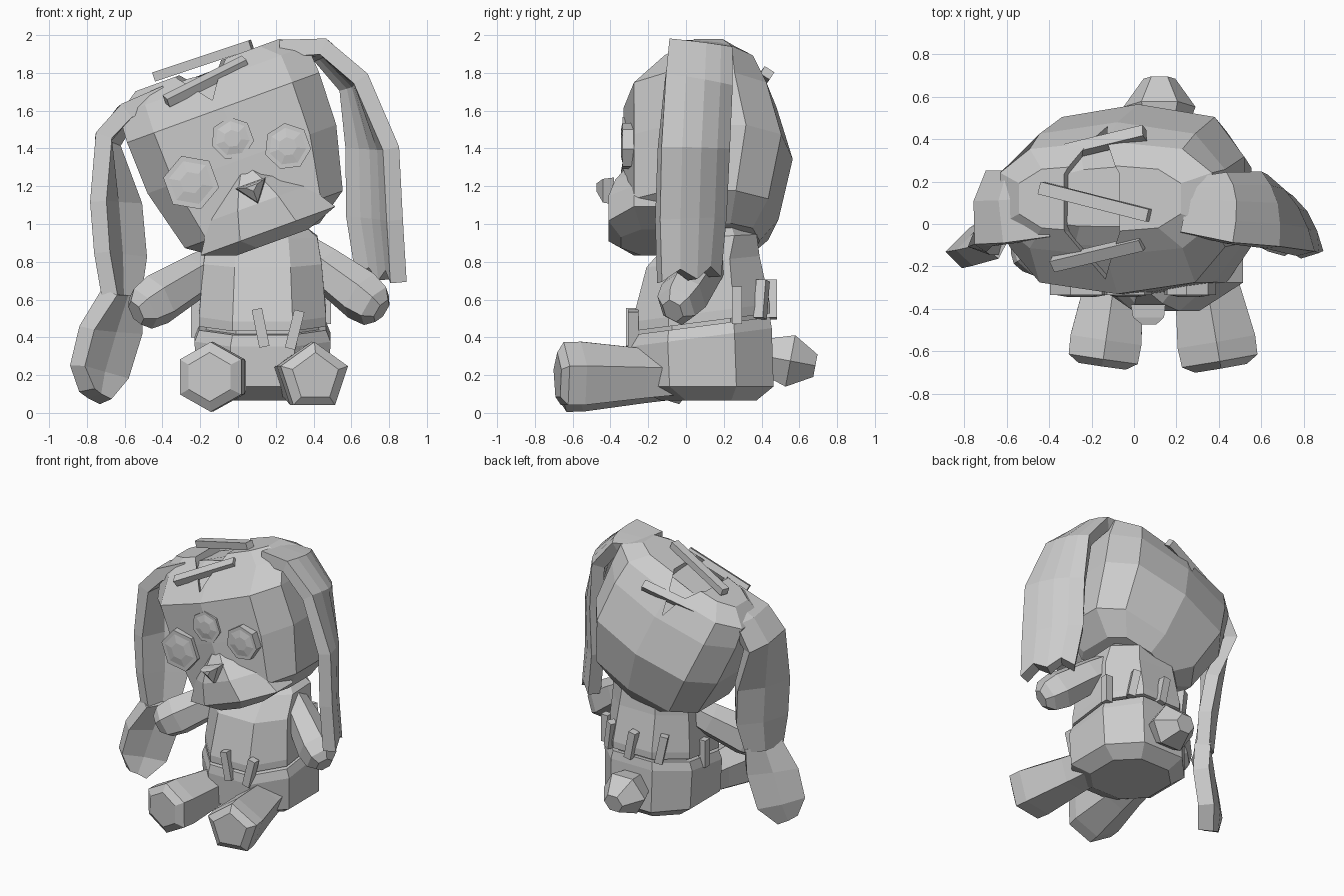
import bpy, bmesh, math, random
from mathutils import Vector, Matrix

random.seed(4)
if "Cube" in bpy.data.objects:
    bpy.data.objects.remove(bpy.data.objects["Cube"])

grey = bpy.data.materials.new("plain_grey")
grey.use_nodes = True
grey.diffuse_color = (0.6, 0.6, 0.6, 1)
grey.node_tree.nodes["Principled BSDF"].inputs["Base Color"].default_value = (0.6, 0.6, 0.6, 1)


def finish(name, bm, matrix=Matrix()):
    bmesh.ops.recalc_face_normals(bm, faces=bm.faces)
    mesh = bpy.data.meshes.new(name)
    bm.to_mesh(mesh)
    bm.free()
    mesh.transform(matrix)
    mesh.materials.append(grey)
    ob = bpy.data.objects.new(name, mesh)
    bpy.context.collection.objects.link(ob)
    return ob


def loft(name, rings, n=8, matrix=Matrix(), power=1.0, phase=0.5, wobble=0.0):
    """Stack closed rings (cx, cy, z, rx, ry, optional slope along y)."""
    bm = bmesh.new()
    loops = []
    for cx, cy, z, rx, ry, *slope in rings:
        loop = []
        for i in range(n):
            a = 2 * math.pi * (i + phase) / n
            c, s = math.cos(a), math.sin(a)
            x = cx + rx * math.copysign(abs(c) ** power, c)
            y = cy + ry * math.copysign(abs(s) ** power, s)
            jit = [random.uniform(-wobble, wobble) for _ in range(3)]
            loop.append(bm.verts.new(Vector((x, y, z + sum(slope) * y)) + Vector(jit)))
        loops.append(loop)
    for a, b in zip(loops, loops[1:]):
        for i in range(n):
            j = (i + 1) % n
            bm.faces.new((a[i], a[j], b[j], b[i]))
    bm.faces.new(loops[0][::-1])
    bm.faces.new(loops[-1])
    return finish(name, bm, matrix)


def limb(name, start, end, profile, n=6, phase=0.5):
    """Loft along a line; profile holds (fraction, side radius, up radius)."""
    start, end = Vector(start), Vector(end)
    d = end - start
    z = d.normalized()
    x = z.cross(Vector((0, 0, 1))).normalized()
    rot = Matrix((x, z.cross(x), z)).transposed().to_4x4()
    rings = [(0, 0, t * d.length, a, b) for t, a, b in profile]
    return loft(name, rings, n, Matrix.Translation(start) @ rot, 1, phase)


def bar(name, start, end, width, depth, normal):
    """Straight stitch bar lying against a surface with the given normal."""
    start, end, nrm = Vector(start), Vector(end), Vector(normal)
    d = end - start
    x = d.normalized()
    y = nrm.cross(x).normalized()
    rot = Matrix((x, y, x.cross(y))).transposed().to_4x4()
    bm = bmesh.new()
    bmesh.ops.create_cube(bm, size=1)
    bmesh.ops.scale(bm, vec=(d.length, width, depth), verts=bm.verts)
    return finish(name, bm, Matrix.Translation((start + end) / 2) @ rot)


def ear(name, pairs, thickness, bulge, ragged=0.0, cols=5):
    """Thick strip between a front edge and a back edge."""
    bm = bmesh.new()
    rows = []
    for k, (f, b) in enumerate(pairs):
        row = []
        for i in range(cols):
            t = i / (cols - 1)
            p = Vector(f).lerp(Vector(b), t)
            p += Vector(bulge) * math.sin(math.pi * t)
            if k == len(pairs) - 1:
                p.z += ragged * (i % 2)
            row.append(bm.verts.new(p))
        rows.append(row)
    for a, b in zip(rows, rows[1:]):
        for i in range(cols - 1):
            bm.faces.new((a[i], a[i + 1], b[i + 1], b[i]))
    ob = finish(name, bm)
    mod = ob.modifiers.new("thick", 'SOLIDIFY')
    mod.thickness, mod.offset = thickness, 0
    return ob


# Head: boxy rounded shape, tilted sideways
tilt = Matrix.Translation((0, 0, 1.4)) @ Matrix.Rotation(math.radians(-20), 4, 'Y')
head_rings = [(0, 0.11, -0.52, 0.28, 0.28), (0, 0.08, -0.40, 0.46, 0.41),
              (0, 0.115, -0.06, 0.55, 0.45), (0, 0.075, 0.23, 0.56, 0.405),
              (0, 0.12, 0.385, 0.55, 0.27), (0, 0.12, 0.47, 0.42, 0.16)]
head = loft("head", head_rings, 10, tilt, 0.68)

# Torn seam over the crown, with stuffing showing inside
gap = [(0, 0.1, 0.2, 0.17, 0.36), (0, 0.1, 0.9, 0.17, 0.36)]
cutter = loft("seam_cutter", gap, 6, tilt @ Matrix.Translation((-0.04, 0, 0)), 1.4, 0.5)
cutter.hide_render = True
cut = head.modifiers.new("seam", 'BOOLEAN')
cut.operation, cut.object, cut.solver = 'DIFFERENCE', cutter, 'EXACT'
bpy.context.view_layer.objects.active = head
bpy.ops.object.modifier_apply(modifier="seam")
bpy.data.objects.remove(cutter)
stuffing = [(x, y, z * 0.89, a * 0.85, b * 0.85) for x, y, z, a, b in head_rings[2:]]
loft("stuffing", stuffing, 12, tilt, 0.8, 0.5, 0.02)

# Muzzle: wedge bulging from the lower face
muzzle = tilt @ Matrix.Translation((0, -0.18, 0))
loft("muzzle", [(0, 0.02, -0.53, 0.22, 0.2), (0, 0, -0.465, 0.41, 0.25),
                (0, 0, -0.31, 0.30, 0.25), (0, 0, -0.20, 0.18, 0.21),
                (0, 0, -0.12, 0.07, 0.15)], 8, muzzle)

# Nose: small inverted pyramid
face = tilt @ Matrix.Rotation(math.radians(90), 4, 'X')
loft("nose", [(0, -0.235, 0.38, 0.1, 0.08), (0, -0.235, 0.44, 0.09, 0.07),
              (0, -0.22, 0.475, 0.04, 0.02)], 3, face, 1, 2.25)

# Button eyes and brow button: shallow domed discs
for name, x, y, r, n in (("left_eye", 0.25, -0.08, 0.125, 7),
                         ("right_eye", -0.295, -0.085, 0.15, 6),
                         ("brow_button", -0.01, 0.06, 0.115, 7)):
    loft(name, [(x, y, 0.24, r, r), (x, y, 0.335, r, r),
                (x, y, 0.335, r * 0.8, r * 0.8), (x, y, 0.345, r * 0.4, r * 0.4)], n, face)

# Stitch bars on the crown
for i, (a, b, nrm) in enumerate((
        ((-0.38, -0.19, 1.65), (0.04, -0.09, 1.86), (-0.3, -0.5, 0.8)),
        ((-0.44, 0.17, 1.78), (0.07, 0.04, 1.95), (-0.3, 0, 0.9)),
        ((-0.32, 0.34, 1.68), (0.05, 0.43, 1.80), (-0.3, 0.5, 0.8)))):
    bar("crown_stitch_%d" % (i + 1), a, b, 0.06, 0.05, nrm)

# Ears: one ragged and short, one long and hanging
ear("left_ear", [((0.22, -0.04, 1.93), (0.20, 0.20, 1.92)),
                 ((0.45, -0.09, 1.94), (0.42, 0.23, 1.90)),
                 ((0.65, -0.11, 1.77), (0.57, 0.22, 1.72)),
                 ((0.81, -0.14, 1.40), (0.60, 0.20, 1.40)),
                 ((0.83, -0.15, 1.02), (0.60, 0.18, 1.04)),
                 ((0.85, -0.14, 0.69), (0.65, 0.15, 0.72))],
    0.09, (0.03, 0.03, 0), 0.06)
ear("right_ear", [((-0.38, -0.06, 1.69), (-0.38, 0.24, 1.67)),
                  ((-0.59, -0.09, 1.60), (-0.57, 0.24, 1.57)),
                  ((-0.71, -0.10, 1.47), (-0.66, 0.23, 1.42)),
                  ((-0.74, -0.12, 1.12), (-0.54, 0.18, 1.10)),
                  ((-0.72, -0.13, 0.85), (-0.51, 0.14, 0.82)),
                  ((-0.68, -0.13, 0.62), (-0.54, 0.08, 0.60))],
    0.09, (-0.03, 0.03, 0), 0, 3)
ear("right_ear_tip", [((-0.68, -0.13, 0.64), (-0.54, 0.08, 0.62)),
                      ((-0.80, -0.16, 0.45), (-0.54, 0.06, 0.42)),
                      ((-0.85, -0.17, 0.25), (-0.61, 0.03, 0.18)),
                      ((-0.80, -0.15, 0.12), (-0.70, -0.08, 0.06))],
    0.11, (-0.01, 0.01, 0), 0, 3)

# Torso in two halves with an open seam that rises to the back
body = Matrix.Translation((0.13, 0.08, 0))
loft("upper_body", [(0, 0, 0.48, 0.36, 0.39, 0.13), (0, 0, 0.53, 0.36, 0.39, 0.13),
                    (0, 0.01, 0.80, 0.335, 0.32, 0.1), (0, 0.07, 0.93, 0.31, 0.24, 0.05),
                    (0, 0.09, 0.99, 0.24, 0.16)], 8, body, 0.85)
loft("waist_filling", [(0, 0, 0.40, 0.32, 0.35, 0.13),
                       (0, 0, 0.52, 0.32, 0.35, 0.13)], 8, body, 0.85)
loft("lower_body", [(0, 0.04, 0.065, 0.27, 0.27), (0, 0.01, 0.14, 0.375, 0.40),
                    (0, 0, 0.40, 0.385, 0.40, 0.13),
                    (0, 0, 0.46, 0.36, 0.39, 0.13)], 8, body, 0.85)

# Waist stitch bars: foot position and outward normal
for i, (x, y, z, nx, ny, skew) in enumerate((
        (0.12, -0.29, 0.45, 0, -1, -0.02), (0.30, -0.28, 0.44, 0, -1, 0.025),
        (0.465, 0.27, 0.57, 1, 0, 0), (0.34, 0.40, 0.60, 0.4, 0.9, 0.02),
        (0.13, 0.455, 0.60, 0, 1, 0.02), (-0.08, 0.40, 0.60, -0.4, 0.9, 0.02),
        (-0.22, 0.10, 0.50, -1, 0, 0))):
    side = Vector((-ny, nx, 0)) * skew
    foot, half = Vector((x, y, z)), Vector((0, 0, 0.1))
    bar("waist_stitch_%d" % (i + 1), foot - half - side, foot + half + side,
        0.055, 0.055, (nx, ny, 0))

# Legs stretched forward with chunky feet
leg = [(0, 0.13, 0.12), (0.35, 0.15, 0.145), (0.82, 0.195, 0.185),
       (0.95, 0.19, 0.185), (1, 0.13, 0.13)]
limb("right_leg", (-0.05, 0.02, 0.20), (-0.15, -0.67, 0.19), leg)
limb("left_leg", (0.29, 0.02, 0.20), (0.41, -0.68, 0.19), leg, 5, 0.75)

# Arms reaching down and outward
arm = [(0, 0.08, 0.10), (0.3, 0.11, 0.12), (0.75, 0.13, 0.14), (0.92, 0.11, 0.12), (1, 0.06, 0.07)]
limb("left_arm", (0.33, 0.16, 0.86), (0.76, -0.07, 0.54), arm)
limb("right_arm", (-0.08, 0.12, 0.81), (-0.54, -0.17, 0.53), arm)

# Tail: faceted knob with a flat end
limb("tail", (0.12, 0.42, 0.30), (0.12, 0.685, 0.25),
     [(0, 0.12, 0.11), (0.5, 0.17, 0.16), (1, 0.075, 0.07)], 6, 0)
